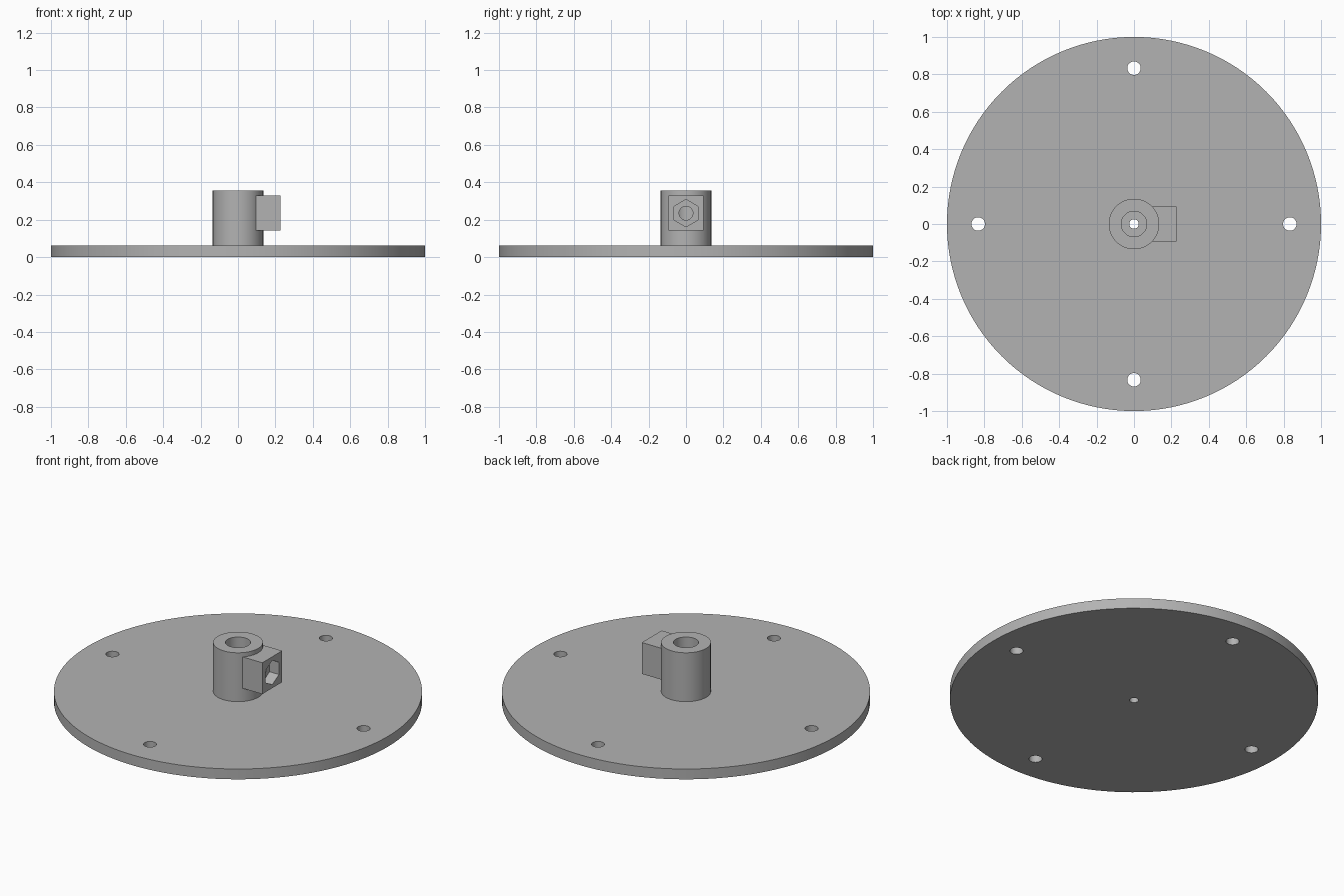
import bpy
from math import radians, cos, sin, pi

if "Cube" in bpy.data.objects:
    bpy.data.objects.remove(bpy.data.objects["Cube"])

PLATE_TOP, HUB_TOP = 0.062, 0.355
BLOCK_Z, BLOCK_END = 0.235, 0.227

grey = bpy.data.materials.new("plain_grey")
grey.use_nodes = True
colour = (0.45, 0.45, 0.45, 1)
grey.diffuse_color = colour
grey.node_tree.nodes["Principled BSDF"].inputs["Base Color"].default_value = colour


def finish(name):
    ob = bpy.context.object
    ob.name = name
    bpy.ops.object.transform_apply(location=True, rotation=True, scale=True)
    ob.data.materials.append(grey)
    return ob


def cylinder(name, radius, low, high, x=0, y=0, sides=64):
    bpy.ops.mesh.primitive_cylinder_add(
        vertices=sides, radius=radius, depth=high - low, location=(x, y, (low + high) / 2))
    return finish(name)


def cylinder_along_x(name, radius, start, end, sides, turn=0):
    # The turn spins the section about its own axis before it is laid along x
    bpy.ops.mesh.primitive_cylinder_add(
        vertices=sides, radius=radius, depth=end - start,
        location=((start + end) / 2, 0, BLOCK_Z), rotation=(0, pi / 2, 0))
    ob = bpy.context.object
    ob.rotation_euler.rotate_axis("Z", turn)
    return finish(name)


def combine(target, tool, operation):
    mod = target.modifiers.new(operation.lower(), "BOOLEAN")
    mod.operation, mod.solver, mod.object = operation, "EXACT", tool
    bpy.context.view_layer.objects.active = target
    bpy.ops.object.modifier_apply(modifier=mod.name)
    bpy.data.objects.remove(tool)


# Solid parts: round plate, hub and nut block, fused into one body
body = cylinder("flange_body", 1, 0, PLATE_TOP, sides=128)
combine(body, cylinder("hub", 0.135, PLATE_TOP / 2, HUB_TOP), "UNION")
bpy.ops.mesh.primitive_cube_add(size=1, location=((0.08 + BLOCK_END) / 2, 0, BLOCK_Z))
bpy.context.object.scale = (BLOCK_END - 0.08, 0.188, 0.188)
combine(body, finish("nut_block"), "UNION")

# Shaft bore and the pilot hole through the plate
combine(body, cylinder("shaft_bore", 0.068, PLATE_TOP, HUB_TOP + 0.1), "DIFFERENCE")
combine(body, cylinder("pilot_hole", 0.025, -0.1, 0.1, sides=32), "DIFFERENCE")

# Four mounting holes
for i in range(4):
    a = i * pi / 2
    hole = cylinder("mounting_hole", 0.036, -0.1, 0.2, 0.833 * cos(a), 0.833 * sin(a), 32)
    combine(body, hole, "DIFFERENCE")

# Hexagonal nut pocket and the set screw hole behind it
combine(body, cylinder_along_x("nut_pocket", 0.073, 0.165, 0.3, 6, pi / 2), "DIFFERENCE")
combine(body, cylinder_along_x("screw_hole", 0.037, 0.01, 0.3, 32), "DIFFERENCE")

bpy.ops.object.select_all(action="DESELECT")
body.select_set(True)
bpy.context.view_layer.objects.active = body
bpy.ops.object.shade_smooth_by_angle(angle=radians(30))
